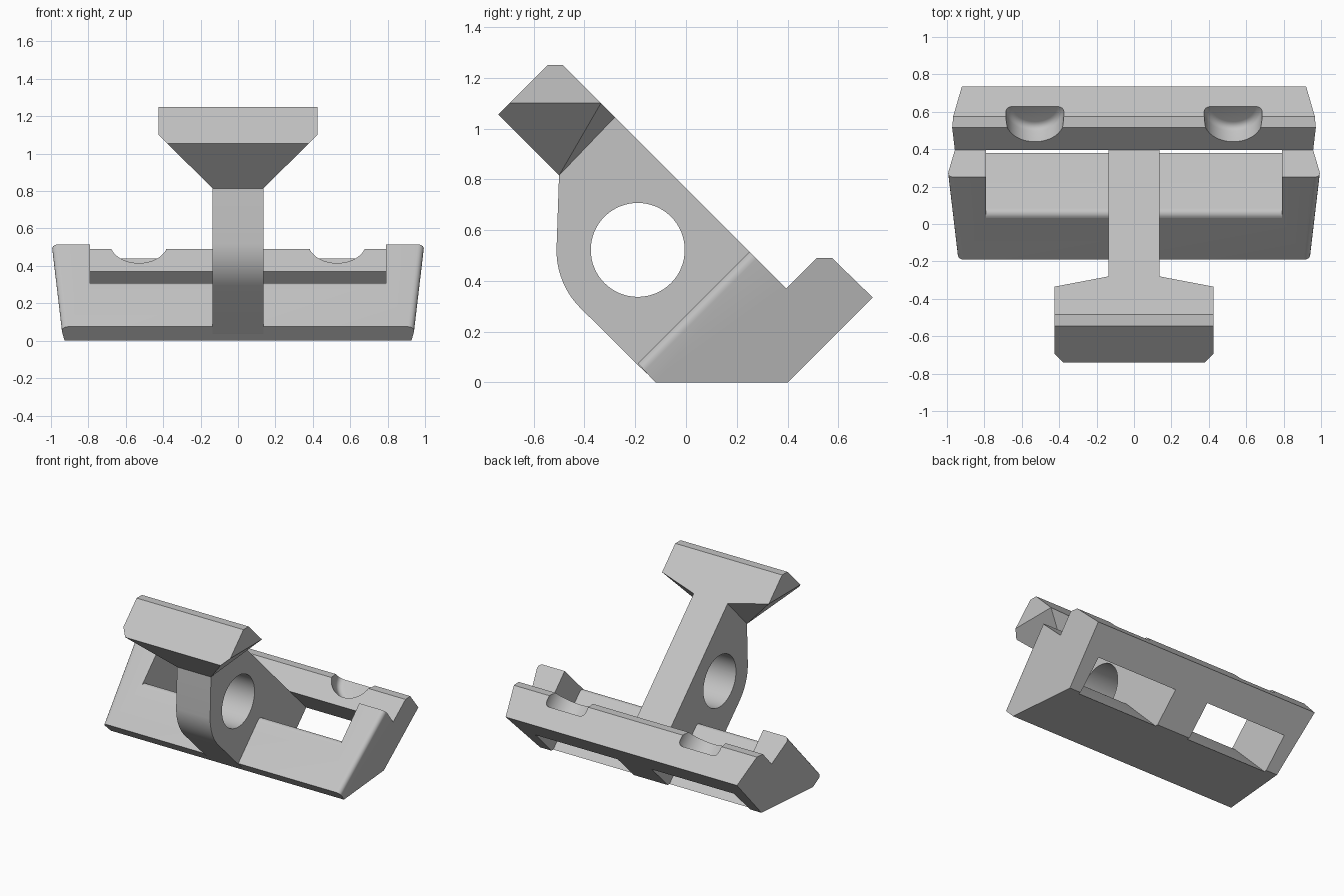
import bpy, bmesh
from math import sin, cos, pi, radians
from mathutils import Matrix, Vector

cube = bpy.data.objects.get("Cube")
if cube:
    bpy.data.objects.remove(cube, do_unlink=True)

grey = bpy.data.materials.new("plain_grey")
grey.use_nodes = True
grey.diffuse_color = (0.55, 0.55, 0.55, 1)
grey.node_tree.nodes["Principled BSDF"].inputs["Base Color"].default_value = grey.diffuse_color


def finish(bm, name):
    bmesh.ops.recalc_face_normals(bm, faces=bm.faces[:])
    mesh = bpy.data.meshes.new(name)
    bm.to_mesh(mesh)
    bm.free()
    ob = bpy.data.objects.new(name, mesh)
    mesh.materials.append(grey)
    bpy.context.collection.objects.link(ob)
    return ob


def prism(profile, left, right):
    """Closed (y, z) profile joined between two x positions given as functions."""
    bm = bmesh.new()
    a = [bm.verts.new((left(y, z), y, z)) for y, z in profile]
    b = [bm.verts.new((right(y, z), y, z)) for y, z in profile]
    bm.faces.new(a)
    bm.faces.new(b)
    n = len(profile)
    for i in range(n):
        j = (i + 1) % n
        bm.faces.new((a[i], a[j], b[j], b[i]))
    bmesh.ops.recalc_face_normals(bm, faces=bm.faces[:])
    return bm


def arc(cy, cz, r, start, end, steps):
    angles = [radians(start + (end - start) * i / steps) for i in range(steps + 1)]
    return [(cy + r * cos(t), cz + r * sin(t)) for t in angles]


def activate(ob):
    bpy.ops.object.select_all(action='DESELECT')
    ob.select_set(True)
    bpy.context.view_layer.objects.active = ob


def cut(ob, cutter):
    cutter.hide_render = True
    mod = ob.modifiers.new("cut", 'BOOLEAN')
    mod.operation = 'DIFFERENCE'
    mod.solver = 'EXACT'
    mod.object = cutter
    activate(ob)
    bpy.ops.object.modifier_apply(modifier=mod.name)
    bpy.data.objects.remove(cutter, do_unlink=True)


def smooth(ob):
    activate(ob)
    bpy.ops.object.shade_smooth_by_angle(angle=radians(30))


# Base: tilted bar with a V notch along its top and tapered ends
def half_width(y, z):
    return 0.9165 - 0.089 * y + 0.207 * z


base_profile = [(-0.19, 0.075), (-0.12, 0), (0.40, 0), (0.735, 0.335), (0.575, 0.49),
                (0.515, 0.49), (0.395, 0.37), (0.25, 0.515)]
bm = prism(base_profile, lambda y, z: -half_width(y, z), half_width)
front_corners = [e for e in bm.edges
                 if abs(e.verts[0].co.x - e.verts[1].co.x) < 0.2
                 and all(v.co.z - v.co.y > 0.2 for v in e.verts)]
bmesh.ops.bevel(bm, geom=front_corners, offset=0.04, offset_type='OFFSET', segments=5,
                profile=0.5, affect='EDGES')
base = finish(bm, "base")

# Two windows through the base, with a rounded lower lip
window = [(0.48, -0.10)] + arc(0.0575, 0.273, 0.035, 45, 135, 6)
window += [(-0.10, 0.40), (0, 0.60), (0.30, 0.60), (0.395, 0.37), (0.70, 0.065)]
for side in (-1, 1):
    bm = prism(window, lambda y, z: side * 0.135, lambda y, z: side * 0.79)
    cut(base, finish(bm, "window_cutter"))

# Two round pockets in the rear ridge
for side in (-1, 1):
    bm = bmesh.new()
    bmesh.ops.create_cone(bm, cap_ends=True, segments=48, radius1=0.155, radius2=0.155,
                          depth=0.276)
    rim = [e for e in bm.edges if all(v.co.z < 0 for v in e.verts)]
    bmesh.ops.bevel(bm, geom=rim, offset=0.035, segments=4, profile=0.5, affect='EDGES')
    place = Matrix.Translation((side * 0.53, 0.5345, 0.5395)) @ Matrix.Rotation(pi / 4, 4, 'X')
    bmesh.ops.transform(bm, matrix=place, verts=bm.verts[:])
    cut(base, finish(bm, "pocket_cutter"))
smooth(base)

# Arm: flat plate with a rounded front and a large round hole
arm_profile = [(-0.28, 1.045), (-0.50, 0.815)] + arc(-0.19, 0.52, 0.32, 180, 225, 12)
arm_profile += [(-0.155, 0.035), (0.30, 0.465)]
arm = finish(prism(arm_profile, lambda y, z: -0.135, lambda y, z: 0.135), "arm")
hole = arc(-0.19, 0.522, 0.185, 0, 354.375, 63)
cut(arm, finish(prism(hole, lambda y, z: -0.3, lambda y, z: 0.3), "hole_cutter"))
smooth(arm)

# Head: wide block flaring out from the arm
corners = [(0.425, -0.545, 1.25), (0.425, -0.485, 1.25), (0.425, -0.335, 1.10),
           (0.425, -0.695, 1.10), (0.38, -0.74, 1.055), (0.135, -0.50, 0.815),
           (0.135, -0.28, 1.045)]
bm = bmesh.new()
for x, y, z in corners:
    for side in (-1, 1):
        bm.verts.new((side * x, y, z))
bmesh.ops.convex_hull(bm, input=bm.verts[:])
bmesh.ops.dissolve_limit(bm, angle_limit=radians(2), verts=bm.verts[:], edges=bm.edges[:])
finish(bm, "head")
